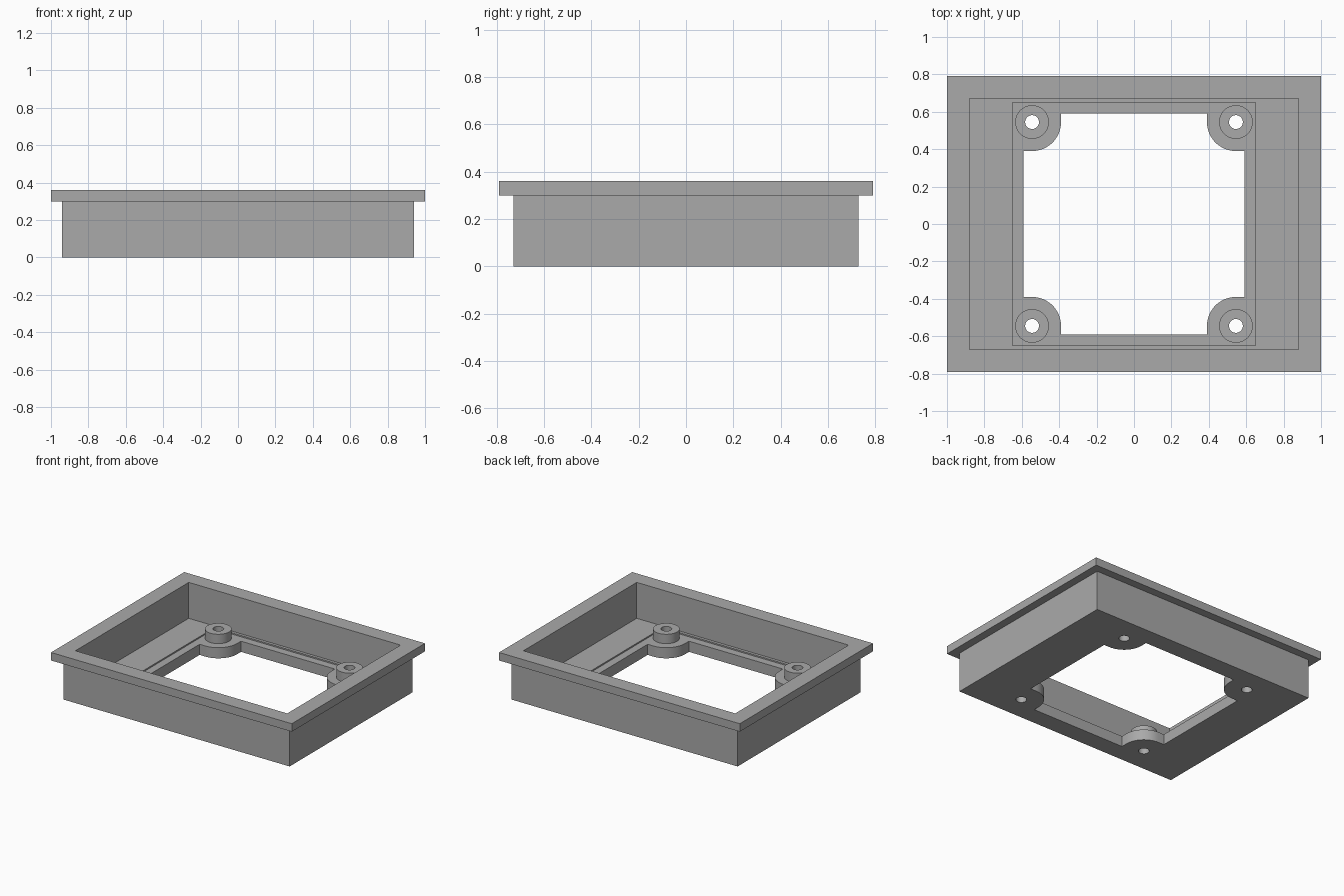
import bpy, math
from mathutils import Vector, Matrix

cube = bpy.data.objects.get("Cube")
if cube:
    bpy.data.objects.remove(cube, do_unlink=True)

RIM_TOP, BODY_TOP, FLOOR, RECESS, BOSS_TOP = 0.36, 0.30, 0.09, 0.08, 0.15
POST, TAB_R, OPENING = 0.545, 0.155, 0.592

grey = bpy.data.materials.new("light grey")
grey.use_nodes = True
colour = (0.4, 0.4, 0.4, 1)
grey.diffuse_color = colour
grey.node_tree.nodes["Principled BSDF"].inputs["Base Color"].default_value = colour


def prism(name, outline, z0, z1):
    """Closed solid from a counter-clockwise outline."""
    n = len(outline)
    verts = [(x, y, z) for z in (z0, z1) for x, y in outline]
    faces = [tuple(reversed(range(n))), tuple(range(n, 2 * n))]
    faces += [(i, (i + 1) % n, n + (i + 1) % n, n + i) for i in range(n)]
    mesh = bpy.data.meshes.new(name)
    mesh.from_pydata(verts, [], faces)
    mesh.materials.append(grey)
    obj = bpy.data.objects.new(name, mesh)
    bpy.context.collection.objects.link(obj)
    return obj


def rect(x, y):
    return [(-x, -y), (x, -y), (x, y), (-x, y)]


def circle(cx, cy, r, n=48):
    return [(cx + r * math.cos(math.tau * i / n), cy + r * math.sin(math.tau * i / n))
            for i in range(n)]


def combine(obj, other, operation):
    """Apply a boolean and discard the helper."""
    bpy.context.view_layer.objects.active = obj
    mod = obj.modifiers.new("bool", 'BOOLEAN')
    mod.operation, mod.solver, mod.object = operation, 'EXACT', other
    bpy.ops.object.modifier_apply(modifier=mod.name)
    bpy.data.objects.remove(other, do_unlink=True)


def opening_outline():
    """Square opening with a rounded tab left standing in each corner."""
    corner = [(OPENING, POST - TAB_R)]
    for i in range(17):
        a = math.radians(270) - math.pi / 2 * i / 16
        corner.append((POST + TAB_R * math.cos(a), POST + TAB_R * math.sin(a)))
    corner.append((POST - TAB_R, OPENING))
    return [tuple((Matrix.Rotation(math.pi / 2 * k, 2) @ Vector(p)))
            for k in range(4) for p in corner]


# Tray: body with an overhanging rim, hollowed out
tray = prism("tray", rect(0.94, 0.73), 0, 0.33)
combine(tray, prism("rim", rect(1, 0.79), BODY_TOP, RIM_TOP), 'UNION')
combine(tray, prism("cavity", rect(0.88, 0.672), FLOOR, 0.5), 'DIFFERENCE')
combine(tray, prism("recess", rect(0.65, 0.65), RECESS, 0.2), 'DIFFERENCE')
combine(tray, prism("opening", opening_outline(), -0.1, 0.2), 'DIFFERENCE')

# Mounting bosses on the tabs, with screw holes right through
parts = [tray]
for sx, side in ((1, "left"), (-1, "right")):
    for sy, end in ((-1, "front"), (1, "back")):
        x, y = sx * POST, sy * POST
        boss = prism(f"boss_{end}_{side}", circle(x, y, 0.09), RECESS, BOSS_TOP)
        for obj in (tray, boss):
            combine(obj, prism("hole", circle(x, y, 0.037, 32), -0.1, 0.5), 'DIFFERENCE')
        parts.append(boss)

# Smooth the round walls, keep edges crisp
bpy.ops.object.select_all(action='DESELECT')
for obj in parts:
    obj.select_set(True)
bpy.context.view_layer.objects.active = tray
bpy.ops.object.shade_smooth_by_angle(angle=math.radians(30))
